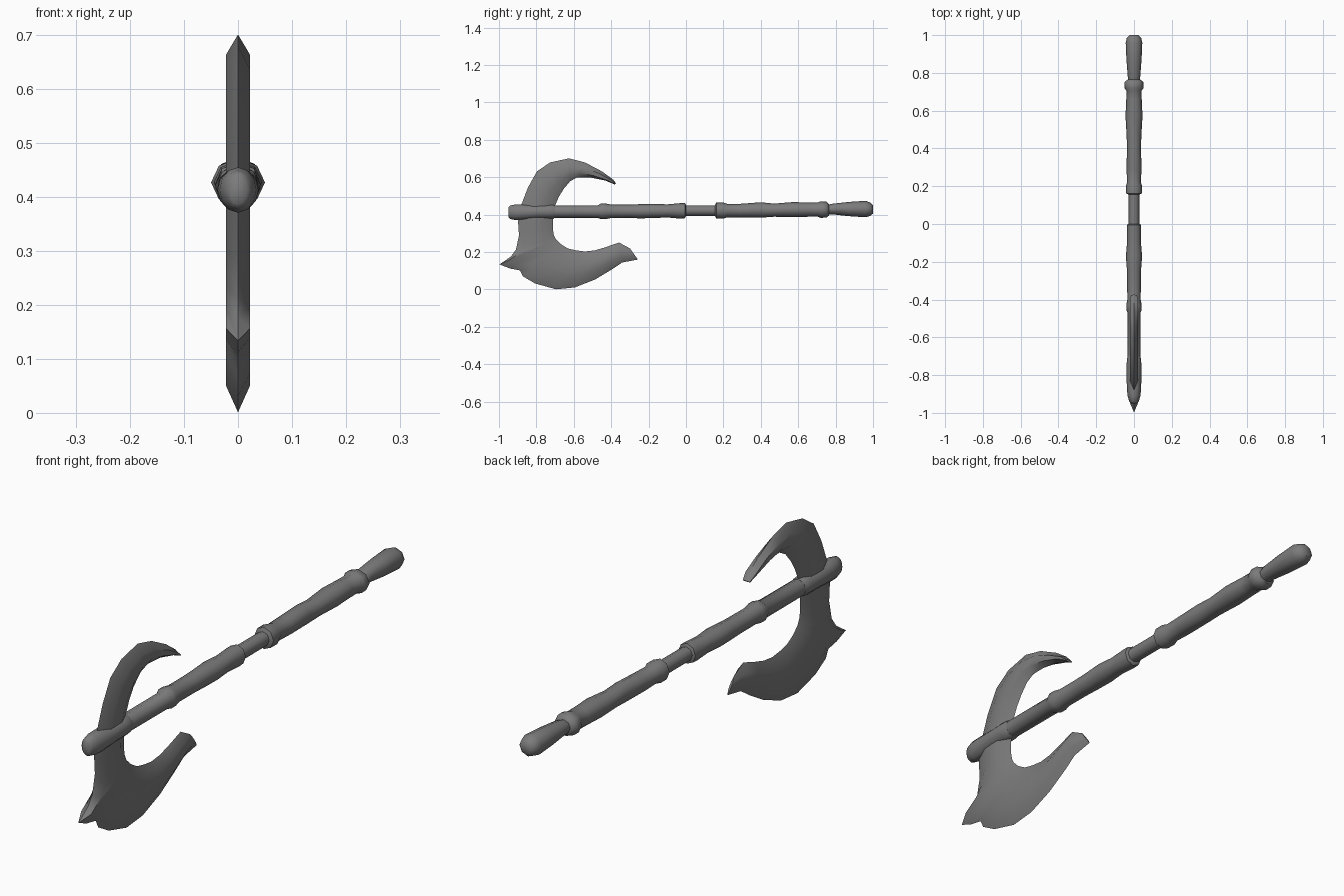
import bpy, bmesh, math

if "Cube" in bpy.data.objects:
    bpy.data.objects.remove(bpy.data.objects["Cube"], do_unlink=True)

steel = bpy.data.materials.new("dark_grey_metal")
steel.use_nodes = True
GREY = (0.2, 0.2, 0.2, 1)
steel.diffuse_color = GREY
steel.node_tree.nodes["Principled BSDF"].inputs["Base Color"].default_value = GREY


def loft(name, rings, angle):
    """Bridge a list of closed rings and cap both ends."""
    bm = bmesh.new()
    loops = [[bm.verts.new(p) for p in ring] for ring in rings]
    n = len(loops[0])
    for a, b in zip(loops, loops[1:]):
        for i in range(n):
            j = (i + 1) % n
            bm.faces.new((a[i], a[j], b[j], b[i]))
    bm.faces.new(loops[0])
    bm.faces.new(loops[-1])
    bmesh.ops.recalc_face_normals(bm, faces=bm.faces)
    mesh = bpy.data.meshes.new(name)
    bm.to_mesh(mesh)
    bm.free()
    obj = bpy.data.objects.new(name, mesh)
    bpy.context.collection.objects.link(obj)
    mesh.materials.append(steel)
    bpy.ops.object.select_all(action='DESELECT')
    obj.select_set(True)
    bpy.context.view_layer.objects.active = obj
    bpy.ops.object.shade_smooth_by_angle(angle=math.radians(angle))
    return obj


def turned(name, profile, sides, angle=50):
    """Rod along y from (y, x radius, z radius, centre z) stations."""
    rings = []
    for y, rx, rz, zc in profile:
        turns = [2 * math.pi * i / sides for i in range(sides)]
        rings.append([(rx * math.cos(t), y, zc + rz * math.sin(t)) for t in turns])
    return loft(name, rings, angle)


# Lower shaft with carved swellings
turned("lower_shaft", [
    (-0.74, .034, .033, .416), (-0.47, .034, .034, .416), (-0.455, .041, .042, .418),
    (-0.43, .041, .042, .418), (-0.40, .035, .036, .418), (-0.30, .037, .035, .418),
    (-0.25, .037, .038, .418), (-0.17, .043, .038, .420), (-0.10, .037, .035, .420),
    (-0.035, .038, .041, .420), (-0.005, .038, .040, .421), (0.0, .028, .028, .422)], 8)

# Thin neck between the two grips
turned("neck", [(-0.02, .028, .028, .422), (0.18, .028, .028, .422)], 8)

# Upper grip with a collar at both ends
turned("upper_grip", [
    (0.155, .028, .028, .422), (0.162, .042, .043, .422), (0.20, .043, .043, .422),
    (0.22, .036, .036, .422), (0.29, .040, .036, .422), (0.40, .037, .041, .425),
    (0.47, .039, .035, .424), (0.57, .045, .040, .427), (0.66, .041, .038, .427),
    (0.705, .040, .038, .427), (0.72, .050, .044, .427), (0.75, .050, .043, .427),
    (0.765, .034, .030, .425)], 8)

# Pommel
turned("pommel", [
    (0.76, .030, .026, .427), (0.78, .033, .028, .430), (0.87, .040, .038, .430),
    (0.96, .044, .044, .430), (0.985, .038, .036, .429), (1.0, .022, .022, .428)], 8)

# Socket holding the blade
turned("head_socket", [
    (-0.95, .016, .026, .413), (-0.94, .025, .036, .413), (-0.91, .034, .042, .413),
    (-0.87, .038, .041, .413), (-0.80, .039, .037, .415), (-0.74, .039, .038, .416),
    (-0.715, .037, .038, .416), (-0.70, .033, .033, .416)], 12)

# Blade: matching points on the outer and inner edge, (y, z, y, z)
EDGES = [
    (-.374, .567, -.380, .561), (-.390, .588, -.433, .583), (-.449, .631, -.513, .599),
    (-.540, .679, -.583, .599), (-.626, .701, -.620, .578), (-.727, .679, -.652, .540),
    (-.797, .631, -.679, .497), (-.845, .545, -.700, .449), (-.882, .449, -.706, .412),
    (-.898, .364, -.711, .364), (-.893, .289, -.711, .316), (-.909, .214, -.706, .289),
    (-.936, .176, -.700, .278), (-.997, .134, -.695, .267), (-.941, .112, -.684, .257),
    (-.888, .102, -.674, .246), (-.872, .070, -.658, .235), (-.807, .032, -.631, .219),
    (-.695, .001, -.588, .209), (-.594, .011, -.540, .203), (-.487, .053, -.487, .209),
    (-.396, .107, -.433, .225), (-.342, .144, -.358, .251), (-.257, .160, -.299, .219)]
HALF = 0.022
rings = []
for k, (y0, z0, y1, z1) in enumerate(EDGES):
    width = math.hypot(y1 - y0, z1 - z0)
    f = min(0.055 / width, 0.3)             # ground bevel towards each edge
    t = 0.004 if k == len(EDGES) - 1 else HALF * (0.7 if k == 0 else 1)
    ya, za = y0 + (y1 - y0) * f, z0 + (z1 - z0) * f
    yb, zb = y1 - (y1 - y0) * f, z1 - (z1 - z0) * f
    rings.append([(0, y0, z0), (t, ya, za), (t, yb, zb),
                  (0, y1, z1), (-t, yb, zb), (-t, ya, za)])
loft("blade", rings, 40)
